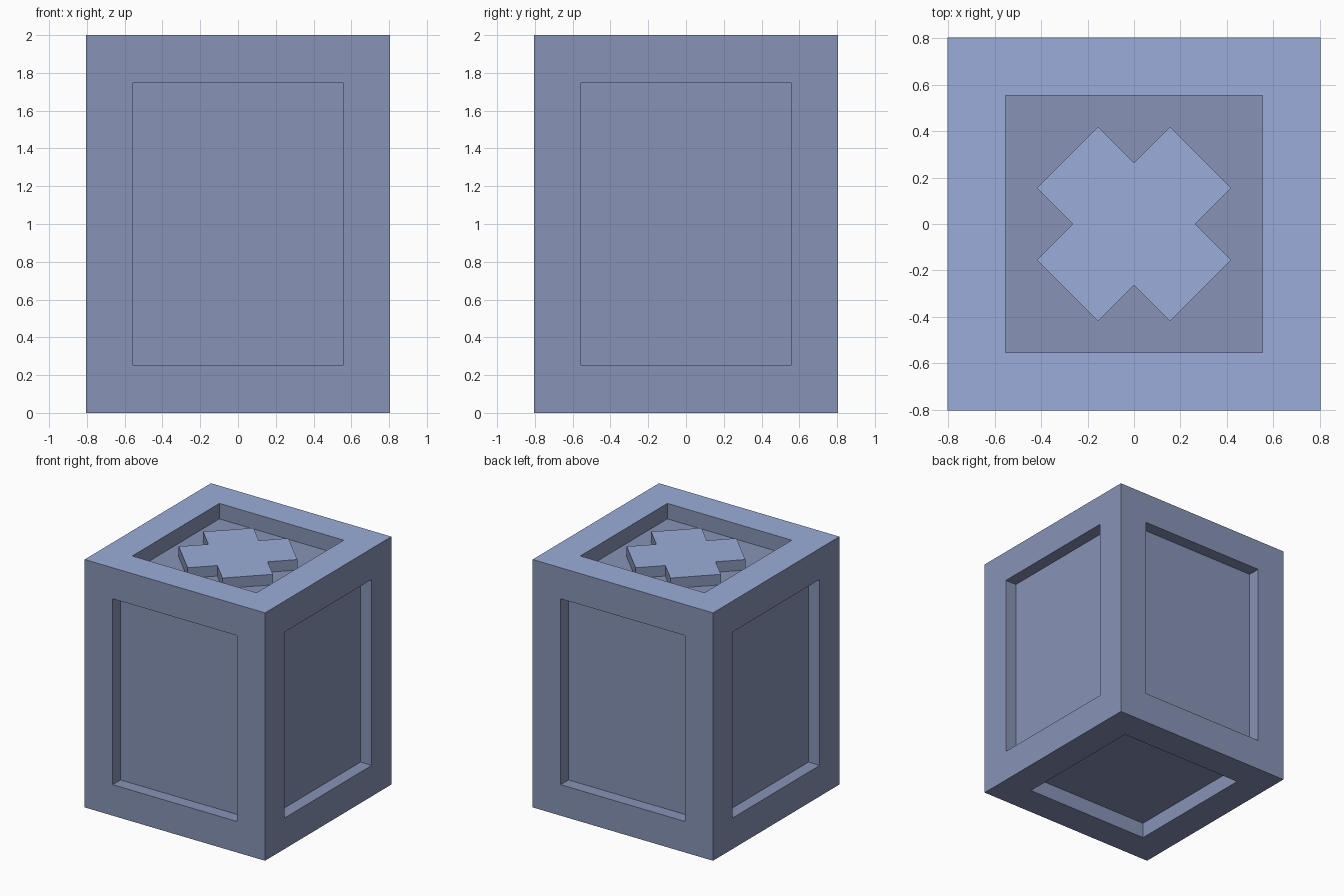
import bpy, bmesh
from math import pi
from mathutils import Matrix, Vector

default = bpy.data.objects.get("Cube")
if default:
    bpy.data.objects.remove(default, do_unlink=True)

WIDTH, HEIGHT, BORDER = 1.61, 2.0, 0.25
SIDE_DEPTH, END_DEPTH = 0.10, 0.125


def make_material(name, rgb):
    mat = bpy.data.materials.new(name)
    mat.use_nodes = True
    mat.diffuse_color = (*rgb, 1)
    mat.node_tree.nodes["Principled BSDF"].inputs["Base Color"].default_value = (*rgb, 1)
    return mat


body_blue = make_material("slate_blue", (0.242, 0.296, 0.474))
top_blue = make_material("light_blue", (0.323, 0.413, 0.694))


def finish(name, bm, light_height):
    """Faces lying at light_height and facing up get the light colour."""
    bmesh.ops.recalc_face_normals(bm, faces=bm.faces)
    for face in bm.faces:
        at_top = abs(face.calc_center_median().z - light_height) < 0.01
        face.material_index = int(at_top and face.normal.z > 0.9)
    mesh = bpy.data.meshes.new(name)
    bm.to_mesh(mesh)
    bm.free()
    mesh.materials.append(body_blue)
    mesh.materials.append(top_blue)
    obj = bpy.data.objects.new(name, mesh)
    bpy.context.collection.objects.link(obj)
    return obj


# Crate body: a box with a straight-walled recess in each of its six faces
bm = bmesh.new()
bmesh.ops.create_cube(bm, size=1)
bmesh.ops.scale(bm, vec=(WIDTH, WIDTH, HEIGHT), verts=bm.verts)
bmesh.ops.translate(bm, vec=(0, 0, HEIGHT / 2), verts=bm.verts)
bm.normal_update()
panels = list(bm.faces)
bmesh.ops.inset_individual(bm, faces=panels, thickness=BORDER, use_even_offset=True)
bm.normal_update()
normals = [f.normal.copy() for f in panels]
for panel, normal in zip(panels, normals):
    floor = bmesh.ops.extrude_discrete_faces(bm, faces=[panel])["faces"][0]
    depth = END_DEPTH if abs(normal.z) > 0.5 else SIDE_DEPTH
    bmesh.ops.translate(bm, vec=-normal * depth, verts=floor.verts)
finish("crate_body", bm, HEIGHT)

# Raised cross in the top recess: one arm profile turned four times
ARM_HALF, ARM_LENGTH, CROSS_TOP = 0.187, 0.407, 1.96
outline = []
for turn in range(4):
    spin = Matrix.Rotation(pi / 4 + turn * pi / 2, 3, 'Z')
    for x, y in ((ARM_LENGTH, -ARM_HALF), (ARM_LENGTH, ARM_HALF), (ARM_HALF, ARM_HALF)):
        outline.append(spin @ Vector((x, y, HEIGHT - END_DEPTH)))
bm = bmesh.new()
base = bm.faces.new([bm.verts.new(p) for p in outline])
cap = bmesh.ops.extrude_face_region(bm, geom=[base])["geom"]
bmesh.ops.translate(bm, vec=(0, 0, CROSS_TOP - HEIGHT + END_DEPTH),
                    verts=[v for v in cap if isinstance(v, bmesh.types.BMVert)])
finish("top_cross", bm, CROSS_TOP)
